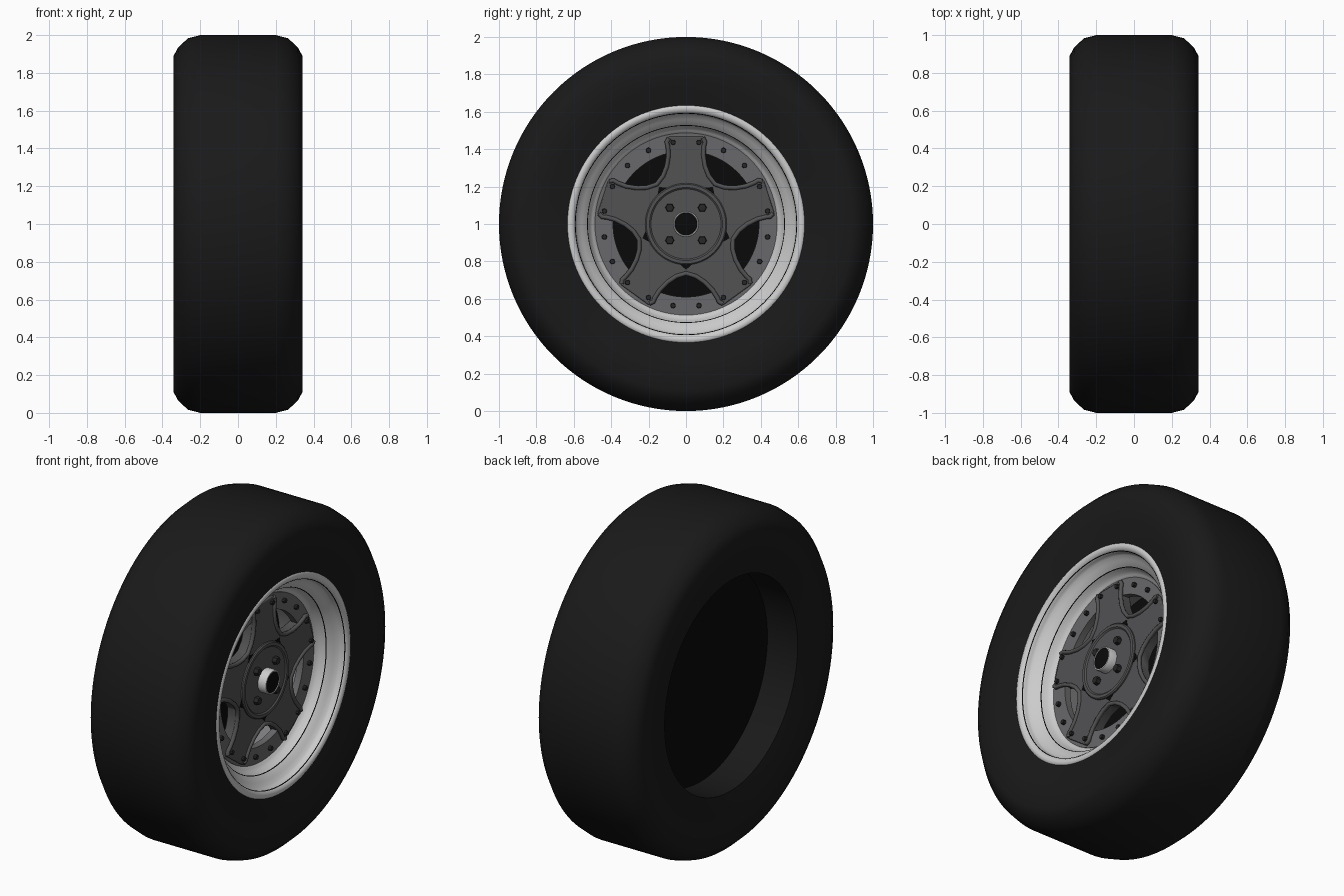
import bpy, bmesh
from math import pi, sin, cos, radians
from mathutils import Matrix, Vector

if "Cube" in bpy.data.objects:
    bpy.data.objects.remove(bpy.data.objects["Cube"])

CENTRE = (0, 0, 1)
WHEEL = (-0.045, 0, 1)   # metal parts sit slightly inside the tyre face


def material(name, value):
    m = bpy.data.materials.new(name)
    m.diffuse_color = (value, value, value * 1.04, 1)
    m.use_nodes = True
    m.node_tree.nodes["Principled BSDF"].inputs["Base Color"].default_value = m.diffuse_color
    return m


RUBBER = material("rubber", 0.01)
SILVER = material("silver", 0.6)
GREY = material("dark_metal", 0.085)
RING = material("ring_metal", 0.14)
BARREL = material("barrel_metal", 0.2)
DARK = material("dark_bolt", 0.02)
BLACK = material("black", 0.003)


def finish(bm, name, mat, angle=35, loc=WHEEL):
    bmesh.ops.recalc_face_normals(bm, faces=bm.faces)
    me = bpy.data.meshes.new(name)
    bm.to_mesh(me)
    bm.free()
    ob = bpy.data.objects.new(name, me)
    ob.location = loc
    bpy.context.collection.objects.link(ob)
    me.materials.append(mat)
    bpy.ops.object.select_all(action='DESELECT')
    ob.select_set(True)
    bpy.context.view_layer.objects.active = ob
    bpy.ops.object.shade_smooth_by_angle(angle=radians(angle))
    return ob


def polar(x, r, deg):
    return Vector((x, r * cos(radians(deg)), r * sin(radians(deg))))


# Revolve an (x, radius) profile around the axle
def lathe(name, profile, mat, closed=False, segs=96, angle=35, loc=WHEEL):
    bm = bmesh.new()
    rings = []
    for x, r in profile:
        if r == 0:
            rings.append([bm.verts.new((x, 0, 0))] * segs)
        else:
            rings.append([bm.verts.new(polar(x, r, 360 * i / segs)) for i in range(segs)])
    pairs = list(zip(rings, rings[1:])) + ([(rings[-1], rings[0])] if closed else [])
    for a, b in pairs:
        for i in range(segs):
            j = (i + 1) % segs
            quad = list(dict.fromkeys([a[i], a[j], b[j], b[i]]))
            bm.faces.new(quad)
    return finish(bm, name, mat, angle, loc)


# Cylinders along the axle at (radius, degrees) spots
def studs(name, spots, x0, x1, rad, sides, mat):
    bm = bmesh.new()
    for r, deg in spots:
        m = Matrix.Translation(polar((x0 + x1) / 2, r, deg)) @ Matrix.Rotation(pi / 2, 4, 'Y')
        bmesh.ops.create_cone(bm, cap_ends=True, segments=sides, radius1=rad,
                              radius2=rad * 0.85, depth=x1 - x0, matrix=m)
    return finish(bm, name, mat)


# Extrude (y, z) outlines between two x positions
def plates(name, outlines, x0, x1, mat):
    bm = bmesh.new()
    for pts in outlines:
        f = bm.faces.new([bm.verts.new((x0, y, z)) for y, z in pts])
        ext = bmesh.ops.extrude_face_region(bm, geom=[f])
        vs = [v for v in ext['geom'] if isinstance(v, bmesh.types.BMVert)]
        bmesh.ops.translate(bm, verts=vs, vec=(x1 - x0, 0, 0))
    return finish(bm, name, mat)


def spin(p, deg):
    c, s = cos(radians(deg)), sin(radians(deg))
    return (p[0] * c - p[1] * s, p[0] * s + p[1] * c)


# Tyre, sidewall dipping in towards the rim
half = [(0.298, 0.627), (0.325, 0.75), (0.341, 0.89), (0.317, 0.935), (0.265, 0.983), (0.2, 1.0)]
lathe("tyre", half + [(-x, r) for x, r in reversed(half)], RUBBER, True, 128, 50, CENTRE)

# Rim lip with its inward steps, inner barrel and closed back
lathe("rim_lip", [(0.29, 0.625), (0.328, 0.642), (0.342, 0.638), (0.35, 0.625), (0.35, 0.612),
                  (0.344, 0.6), (0.334, 0.592), (0.315, 0.588), (0.3, 0.582), (0.287, 0.56),
                  (0.275, 0.55), (0.262, 0.53), (0.25, 0.524), (0.225, 0.515), (0.208, 0.5),
                  (0.198, 0.483), (0.17, 0.475)], SILVER, angle=60)
for i, (x, r) in enumerate([(0.3345, 0.592), (0.257, 0.527)]):
    lathe(f"rim_groove_{i + 1}", [(x - 0.001, r - 0.002), (x + 0.001, r), (x + 0.003, r + 0.002)],
          BLACK)
lathe("rim_barrel", [(0.17, 0.5), (0.05, 0.5), (-0.05, 0.5)], BARREL)
lathe("rim_back", [(-0.03, 0), (-0.03, 0.625), (-0.055, 0.625), (-0.055, 0)], BLACK)

# Ring that the spokes are bolted to
lathe("spoke_ring", [(0.205, 0.39), (0.205, 0.487), (0.165, 0.487), (0.165, 0.39)], RING, True)

# Star of five flared spokes
right_edge = [(0.158, 0.217), (0.124, 0.262), (0.104, 0.315), (0.095, 0.375),
              (0.098, 0.425), (0.104, 0.447), (0.092, 0.468)]
spoke = right_edge + [(-y, z) for y, z in reversed(right_edge)]
star = []
for k in range(5):
    star += [spin(p, 72 * k) for p in spoke[:-1]]
body = plates("spoke_star", [star], 0.15, 0.218, GREY)
bev = body.modifiers.new("edge", 'BEVEL')
bev.width, bev.segments, bev.limit_method = 0.006, 2, 'ANGLE'

# Raised ribs along the window edges, tip to valley to tip
cu = bpy.data.curves.new("spoke_ribs", 'CURVE')
cu.dimensions = '3D'
cu.bevel_depth, cu.bevel_resolution, cu.use_fill_caps = 0.012, 2, True
left_next = [spin((-y, z), -72) for y, z in right_edge]
path = list(reversed(right_edge)) + left_next[1:]
for k in range(5):
    sp = cu.splines.new('POLY')
    sp.points.add(len(path) - 1)
    for pt, p in zip(sp.points, path):
        y, z = spin((p[0] * 0.98, p[1] * 0.985), 72 * k)
        pt.co = (0.218, y, z, 1)
    sp.use_smooth = True
ribs = bpy.data.objects.new("spoke_ribs", cu)
ribs.location = WHEEL
cu.materials.append(GREY)
bpy.context.collection.objects.link(ribs)

# Small dark pockets between hub and valleys
pocket = [(-0.036, 0.212), (0.036, 0.212), (0, 0.245)]
plates("valley_pockets", [[spin(p, 36 + 72 * k) for p in pocket] for k in range(5)],
       0.2, 0.2195, BLACK)

# Hub with raised border
lathe("hub", [(0.16, 0.218), (0.226, 0.218), (0.232, 0.212), (0.232, 0.195), (0.225, 0.187),
              (0.225, 0)], GREY)

# Ring bolts, spoke tip bolts and wheel nuts
studs("ring_bolts", [(0.442, 72 * k + a) for k in range(5) for a in (45, 63)],
      0.2, 0.222, 0.015, 8, DARK)
studs("spoke_bolts", [(0.442, 72 * k + a) for k in range(5) for a in (81, 99)],
      0.21, 0.232, 0.015, 8, DARK)
studs("wheel_nuts", [(0.123, 45 + 90 * k) for k in range(4)], 0.22, 0.25, 0.025, 6, DARK)

# Centre cap
lathe("centre_cap", [(0.22, 0.07), (0.27, 0.07), (0.276, 0.067), (0.276, 0.062), (0.272, 0.06)],
      SILVER, segs=48)
lathe("cap_face", [(0.272, 0.063), (0.274, 0.055), (0.275, 0)], BLACK, segs=48)
